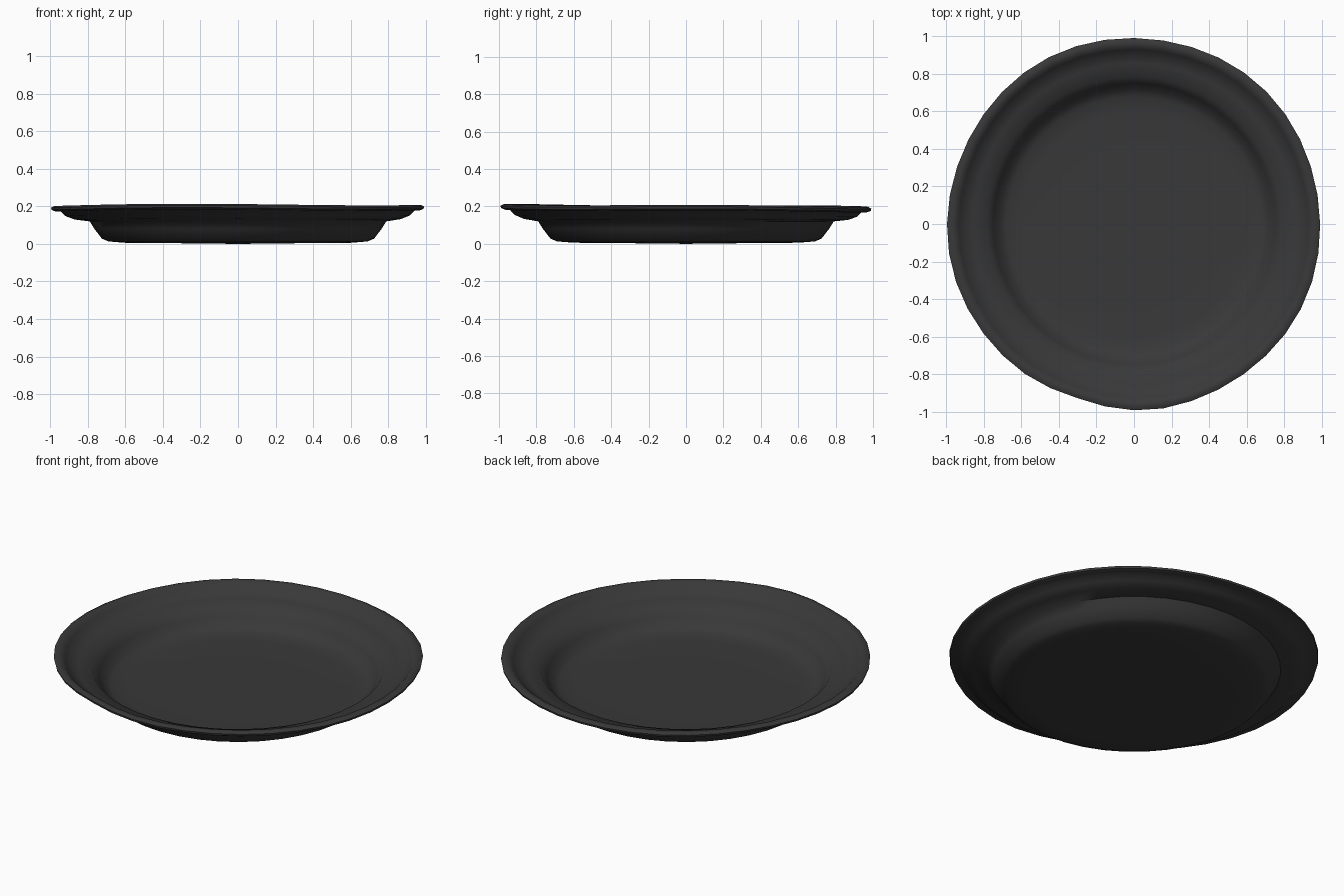
import bpy, bmesh
from math import sin, cos, pi, radians

if "Cube" in bpy.data.objects:
    bpy.data.objects.remove(bpy.data.objects["Cube"])

SIDES = 40
# Cross-section (radius, height): underside outwards, over the curled lip, back along the top
profile = [(0.35, 0.004), (0.60, 0.006), (0.69, 0.013), (0.725, 0.028), (0.765, 0.08),
           (0.79, 0.12), (0.87, 0.131), (0.92, 0.15), (0.945, 0.175), (0.975, 0.176),
           (0.995, 0.184), (0.998, 0.196), (0.98, 0.205), (0.955, 0.203), (0.935, 0.185),
           (0.905, 0.157), (0.86, 0.142), (0.785, 0.132), (0.75, 0.085),
           (0.715, 0.04), (0.68, 0.024), (0.60, 0.017), (0.35, 0.015)]


def dented(r, z, a):
    """Slight warp of the rim, fading out towards the well."""
    w = max(0.0, (r - 0.8) / 0.2)
    dent = 0.022 * max(0.0, 1 - abs(a - radians(253)) / radians(22))
    r -= w * (dent + 0.004 * (1 + sin(5 * a + 0.6)))
    z += w * (0.004 * sin(3 * a + 1.0) - 0.006 * sin(a))
    return r * cos(a), r * sin(a), z


# Plate body
bm = bmesh.new()
rings = [[bm.verts.new(dented(r, z, 2 * pi * i / SIDES)) for i in range(SIDES)]
         for r, z in profile]
for a, b in zip(rings, rings[1:]):
    for i in range(SIDES):
        j = (i + 1) % SIDES
        bm.faces.new((a[i], b[i], b[j], a[j]))
# Floor: underside and top caps
for ring, z in ((rings[0], 0.0), (rings[-1], 0.015)):
    c = bm.verts.new((0, 0, z))
    for i in range(SIDES):
        bm.faces.new((c, ring[i], ring[(i + 1) % SIDES]))
bmesh.ops.recalc_face_normals(bm, faces=bm.faces)
mesh = bpy.data.meshes.new("plate")
bm.to_mesh(mesh)
bm.free()
plate = bpy.data.objects.new("plate", mesh)
bpy.context.collection.objects.link(plate)

# Dark finish
mat = bpy.data.materials.new("dark_grey")
mat.diffuse_color = (0.04, 0.04, 0.04, 1)
mat.use_nodes = True
mat.node_tree.nodes["Principled BSDF"].inputs["Base Color"].default_value = mat.diffuse_color
mesh.materials.append(mat)

bpy.context.view_layer.objects.active = plate
plate.select_set(True)
bpy.ops.object.shade_smooth_by_angle(angle=radians(50))
